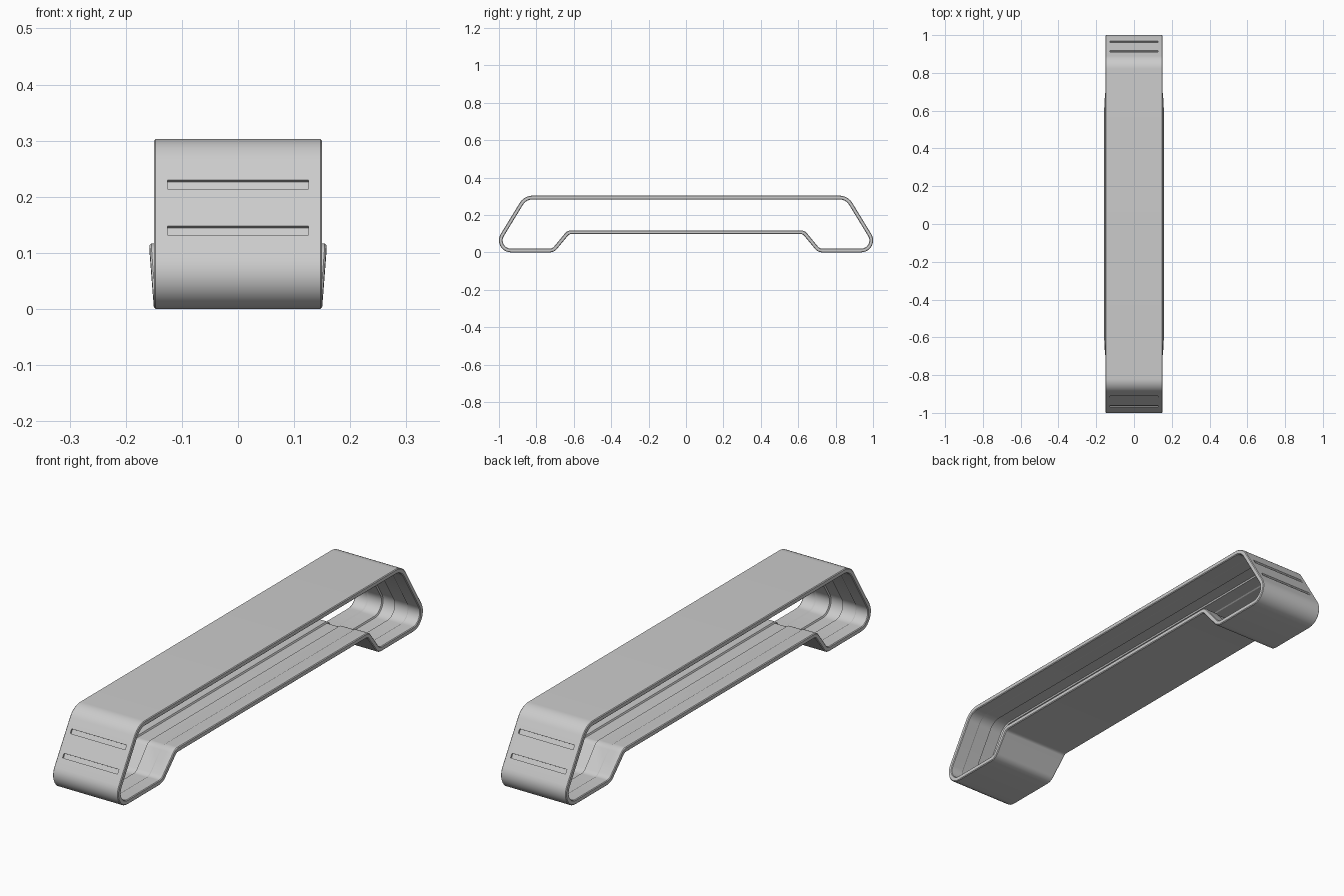
import bpy, bmesh, math
from mathutils import Vector

if "Cube" in bpy.data.objects:
    bpy.data.objects.remove(bpy.data.objects["Cube"])

TOP, WALL, SLOPE = 0.303, 0.02, 0.61


def slope_y(z):
    return 0.915 + (0.222 - z) * SLOPE


# Half of the side outline: y, z, corner radius
half = [(slope_y(0), 0.0, 0.064), (slope_y(TOP), TOP, 0.08)]
ramp = [(0.625, 0.097, 0.02), (0.705, 0.0, 0.05)]
corners = ramp + half
corners += [(-y, z, r) for y, z, r in reversed(corners)]


def rounded_outline(corners, steps=10):
    """Return outline points paired with inward normals."""
    out = []
    n = len(corners)
    for i, (y, z, r) in enumerate(corners):
        p = Vector((y, z))
        a = (p - Vector(corners[i - 1][:2])).normalized()
        b = (Vector(corners[(i + 1) % n][:2]) - p).normalized()
        turn = math.atan2(a.x * b.y - a.y * b.x, a.dot(b))
        t = r * math.tan(abs(turn) / 2)
        sign = 1 if turn > 0 else -1
        normal = Vector((-a.y, a.x))
        centre = p - a * t + normal * r * sign
        for k in range(steps + 1):
            ang = turn * k / steps
            c, s = math.cos(ang), math.sin(ang)
            m = Vector((normal.x * c - normal.y * s, normal.x * s + normal.y * c))
            out.append((centre - m * r * sign, m))
    return out


outline = rounded_outline(corners)

# Wall section: x and depth from outer skin, with a shallow inner groove
right = [(0.147, 0), (0.15, 0.003), (0.15, 0.017), (0.147, WALL),
         (0.095, WALL), (0.09, 0.017), (0.03, 0.017), (0.027, 0.011)]
section = right + [(-x, d) for x, d in reversed(right)]

# Hollow band, slightly wider along the raised underside
bm = bmesh.new()
rings = []
for p, m in outline:
    flare = min(p.y / 0.097, 1) * 0.05 if abs(p.x) < 0.73 and p.y < 0.12 else 0
    ring = []
    for x, d in section:
        q = p + m * d
        ring.append(bm.verts.new((x * (1 + flare), q.x, q.y)))
    rings.append(ring)
for i, ring in enumerate(rings):
    nxt = rings[(i + 1) % len(rings)]
    for j in range(len(section)):
        k = (j + 1) % len(section)
        bm.faces.new((ring[j], nxt[j], nxt[k], ring[k]))
bmesh.ops.recalc_face_normals(bm, faces=bm.faces)
mesh = bpy.data.meshes.new("handle_band")
bm.to_mesh(mesh)
bm.free()
band = bpy.data.objects.new("handle_band", mesh)
bpy.context.collection.objects.link(band)

# Recessed slots on both sloping ends
for side in (-1, 1):
    for z in (0.222, 0.14):
        bpy.ops.mesh.primitive_cube_add(size=1, location=(0, side * slope_y(z), z))
        cutter = bpy.context.object
        cutter.name = "slot_cutter"
        cutter.hide_render = True
        cutter.scale = (0.252, 0.014, 0.018)
        cutter.rotation_euler.x = side * math.atan(SLOPE)
        mod = band.modifiers.new("slot", "BOOLEAN")
        mod.operation = "DIFFERENCE"
        mod.solver = "EXACT"
        mod.object = cutter
        bpy.context.view_layer.objects.active = band
        bpy.ops.object.modifier_apply(modifier=mod.name)
        bpy.data.objects.remove(cutter)

bpy.ops.object.select_all(action="DESELECT")
band.select_set(True)
bpy.context.view_layer.objects.active = band
bpy.ops.object.shade_smooth_by_angle(angle=math.radians(30))
